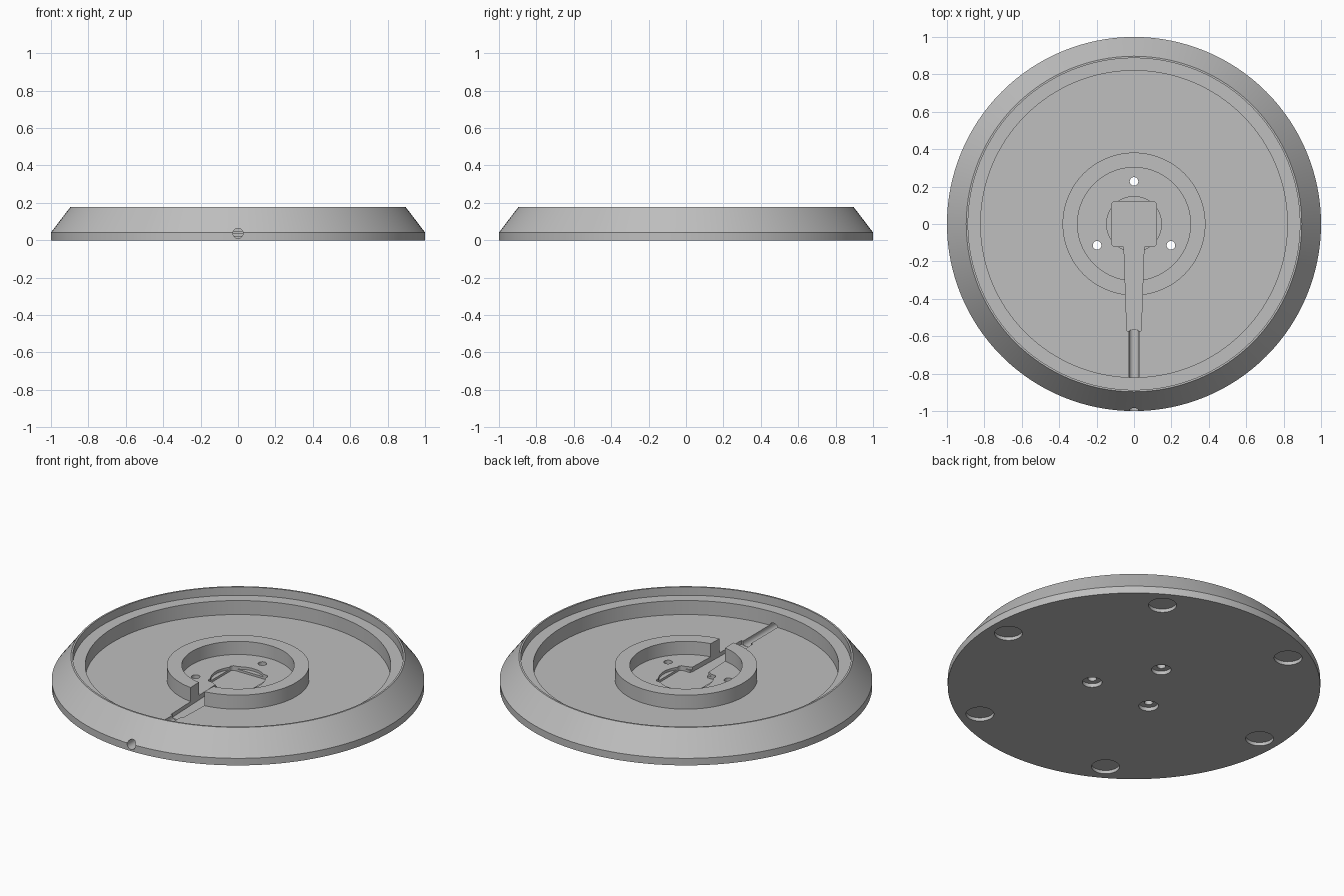
import bpy, bmesh, math

if "Cube" in bpy.data.objects:
    bpy.data.objects.remove(bpy.data.objects["Cube"])

grey = bpy.data.materials.new("plain grey")
grey.diffuse_color = (0.52, 0.52, 0.52, 1)
grey.use_nodes = True
grey.node_tree.nodes["Principled BSDF"].inputs["Base Color"].default_value = grey.diffuse_color


def finish(name, bm):
    bmesh.ops.recalc_face_normals(bm, faces=bm.faces)
    me = bpy.data.meshes.new(name)
    bm.to_mesh(me)
    bm.free()
    ob = bpy.data.objects.new(name, me)
    bpy.context.collection.objects.link(ob)
    return ob


def lathe(name, profile, steps=128):
    """Solid of revolution; first and last rings are capped flat."""
    bm = bmesh.new()
    rings = []
    for r, z in profile:
        rings.append([bm.verts.new((r * math.cos(2 * math.pi * i / steps),
                                    r * math.sin(2 * math.pi * i / steps), z))
                      for i in range(steps)])
    for a, b in zip(rings, rings[1:]):
        for i in range(steps):
            j = (i + 1) % steps
            bm.faces.new((a[i], a[j], b[j], b[i]))
    bm.faces.new(rings[0][::-1])
    bm.faces.new(rings[-1])
    return finish(name, bm)


def drill(name, x, y, r, z0, z1, steps=48):
    ob = lathe(name, [(r, z0), (r, z1)], steps)
    ob.location = (x, y, 0)
    return ob


def prism(name, outline, z0, z1):
    bm = bmesh.new()
    face = bm.faces.new([bm.verts.new((x, y, z0)) for x, y in outline])
    top = bmesh.ops.extrude_face_region(bm, geom=[face])["geom"]
    bmesh.ops.translate(bm, vec=(0, 0, z1 - z0),
                        verts=[v for v in top if isinstance(v, bmesh.types.BMVert)])
    return finish(name, bm)


# Base plate: sloped rim, ledge, floor and raised centre ring
base = lathe("base_plate", [
    (1, 0), (1, 0.042), (0.897, 0.177), (0.887, 0.177), (0.887, 0.128),
    (0.82, 0.128), (0.82, 0.045), (0.382, 0.045), (0.382, 0.128),
    (0.302, 0.128), (0.302, 0.05)])

cutters = []

# Shallow round recess in the centre
cutters.append(drill("round_recess", 0, 0, 0.147, 0.035, 0.1, 64))

# Rounded square pocket joined to the tapered cable channel
half, fillet = 0.12, 0.02
right = [(0.038, -0.572), (0.053, -0.135), (0.058, -half)]
for cy, start in ((-half + fillet, -90), (half - fillet, 0)):
    for k in range(6):
        a = math.radians(start + 18 * k)
        right.append((half - fillet + fillet * math.cos(a), cy + fillet * math.sin(a)))
outline = right + [(-x, y) for x, y in reversed(right)]
cutters.append(prism("connector_pocket", outline, 0.022, 0.25))

# Round cable passage out through the front rim
cable = lathe("cable_passage", [(0.027, 0), (0.027, 0.532)], 32)
cable.rotation_euler = (-math.pi / 2, 0, 0)
cable.location = (0, -1.1, 0.037)
cutters.append(cable)

# Three screw holes, counterbored from below
for k in range(3):
    a = math.radians(90 + 120 * k)
    x, y = 0.228 * math.cos(a), 0.228 * math.sin(a)
    cutters.append(drill("screw_hole", x, y, 0.023, -0.05, 0.1, 32))
    cutters.append(drill("screw_counterbore", x, y, 0.053, -0.05, 0.022))

# Six recesses for feet on the underside
for k in range(6):
    a = math.radians(60 * k)
    cutters.append(drill("foot_recess", 0.88 * math.cos(a), 0.88 * math.sin(a),
                         0.075, -0.05, 0.02))

# Cut everything, then discard the cutters
bpy.context.view_layer.objects.active = base
base.select_set(True)
for c in cutters:
    mod = base.modifiers.new(c.name, "BOOLEAN")
    mod.operation = "DIFFERENCE"
    mod.solver = "EXACT"
    mod.object = c
    bpy.ops.object.modifier_apply(modifier=mod.name)
for c in cutters:
    bpy.data.objects.remove(c)

base.data.materials.clear()
base.data.materials.append(grey)
for p in base.data.polygons:
    p.material_index = 0
bpy.ops.object.shade_smooth_by_angle(angle=math.radians(25))
